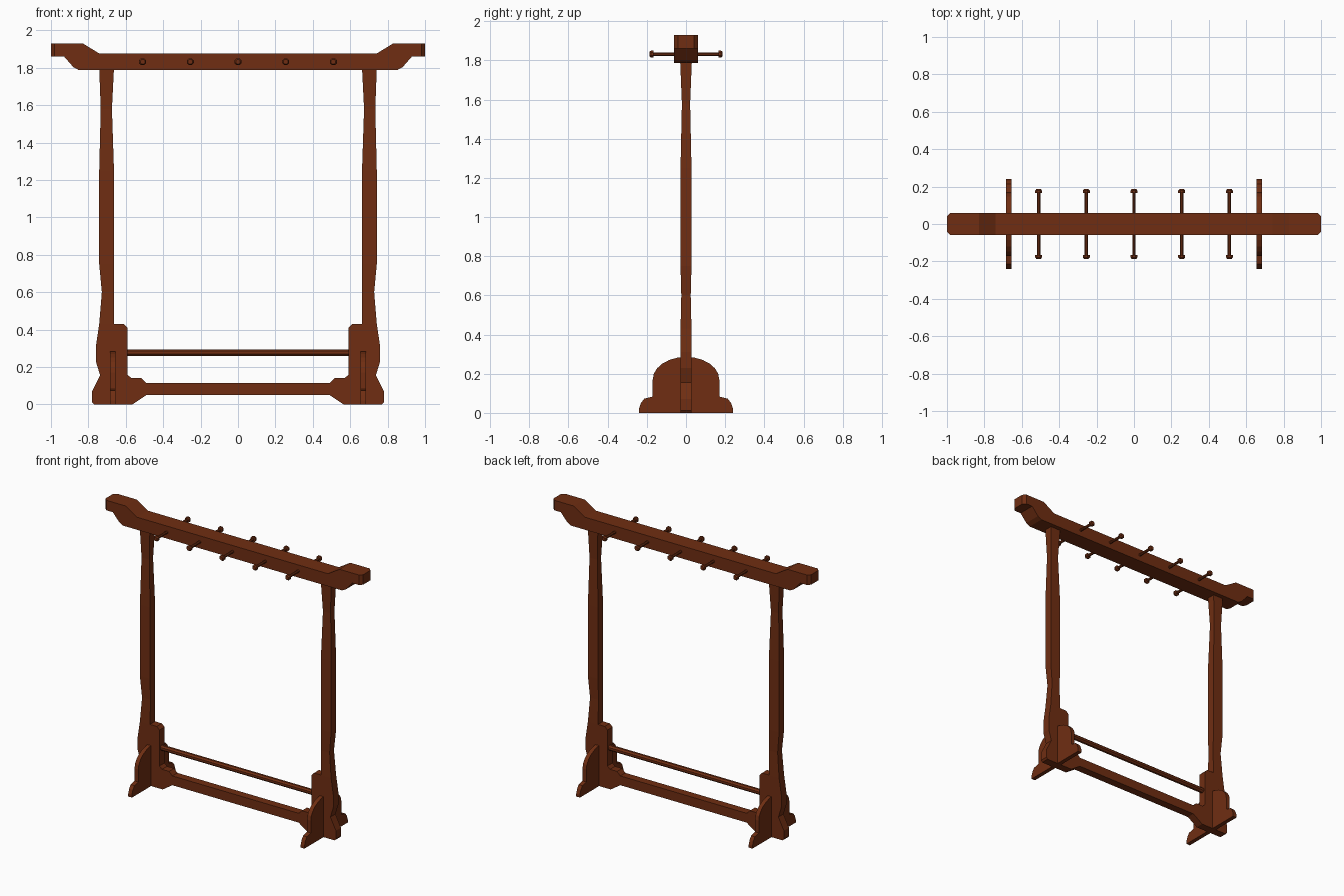
import bpy, bmesh, math
from mathutils import Matrix

if "Cube" in bpy.data.objects:
    bpy.data.objects.remove(bpy.data.objects["Cube"])

wood = bpy.data.materials.new("dark_wood")
wood.diffuse_color = (0.16, 0.027, 0.006, 1)
wood.use_nodes = True
wood.node_tree.nodes["Principled BSDF"].inputs["Base Color"].default_value = wood.diffuse_color


def finish(bm, name):
    bmesh.ops.recalc_face_normals(bm, faces=bm.faces)
    me = bpy.data.meshes.new(name)
    bm.to_mesh(me)
    bm.free()
    me.materials.append(wood)
    ob = bpy.data.objects.new(name, me)
    bpy.context.collection.objects.link(ob)
    return ob


def prism(profile, place, a, b):
    """Extrude a 2D profile between depths a and b; place(u, v, d) gives xyz."""
    bm = bmesh.new()
    rings = [[bm.verts.new(place(u, v, d)) for u, v in profile] for d in (a, b)]
    skin(bm, rings)
    return bm


def skin(bm, rings):
    n = len(rings[0])
    for r, s in zip(rings, rings[1:]):
        for i in range(n):
            j = (i + 1) % n
            bm.faces.new((r[i], r[j], s[j], s[i]))
    bm.faces.new(rings[0])
    bm.faces.new(rings[-1])


def mirrored(half):
    """Complete a right-half profile with its mirror image."""
    return half + [(-u, v) for u, v in reversed(half) if u > 1e-6]


def lathe_y(name, x, z, profile, sides=8):
    """Turned part along y from (y, radius) pairs."""
    bm = bmesh.new()
    rings = []
    for y, r in profile:
        angles = [2 * math.pi * (k + 0.5) / sides for k in range(sides)]
        rings.append([bm.verts.new((x + r * math.cos(t), y, z + r * math.sin(t)))
                      for t in angles])
    skin(bm, rings)
    return finish(bm, name)


def xz(u, v, d):
    return (u, d, v)


# Top beam with raised, chamfered ends
beam_half = [(0.74, 1.875), (0.83, 1.93), (1, 1.93), (1, 1.86),
             (0.93, 1.86), (0.88, 1.803), (0.85, 1.787)]
bm = prism(mirrored(beam_half), xz, -0.06, 0.06)
ends = [e for e in bm.edges if all(abs(v.co.x) > 0.999 for v in e.verts)
        and abs(e.verts[0].co.y - e.verts[1].co.y) < 1e-4]
bmesh.ops.bevel(bm, geom=ends, offset=0.02, segments=1, affect='EDGES')
finish(bm, "top_beam")

# Bottom rail with its stepped brackets
rail_half = [(0.49, 0.115), (0.515, 0.14), (0.57, 0.14), (0.59, 0.158),
             (0.59, 0.405), (0.59, 0.41), (0.61, 0.43), (0.663, 0.43),
             (0.663, 0), (0.565, 0), (0.49, 0.05)]
finish(prism(mirrored(rail_half), xz, -0.028, 0.028), "bottom_rail")

# Shaped posts: z, inner x, outer x, half depth
post = [(0, 0.663, 0.77, 0.028), (0.012, 0.663, 0.78, 0.028),
        (0.07, 0.663, 0.78, 0.028), (0.155, 0.663, 0.737, 0.028),
        (0.23, 0.663, 0.76, 0.028), (0.31, 0.663, 0.76, 0.028),
        (0.43, 0.663, 0.742, 0.028), (0.6, 0.663, 0.728, 0.024),
        (0.75, 0.663, 0.742, 0.028), (1.25, 0.663, 0.742, 0.028),
        (1.58, 0.674, 0.734, 0.021), (1.8, 0.663, 0.742, 0.03)]

# Foot plates: lower toe, then a rounded top
foot_half = [(0.24, 0), (0.24, 0.02), (0.23, 0.05), (0.213, 0.073), (0.17, 0.083)]
foot_half += [(0.17 * math.cos(t), 0.17 + 0.116 * math.sin(t))
              for t in [math.pi / 2 * k / 6 for k in range(6)]]
foot_half.append((0, 0.286))

for side, s in (("left", -1), ("right", 1)):
    bm = bmesh.new()
    skin(bm, [[bm.verts.new((s * x, y, z)) for x, y in
               ((a, -d), (b, -d), (b, d), (a, d))] for z, a, b, d in post])
    finish(bm, side + "_post")
    finish(prism(mirrored(foot_half), lambda u, v, d: (s * d, u, v),
                 0.655, 0.684), side + "_foot_plate")

# Lower round bar
bm = bmesh.new()
bmesh.ops.create_cone(bm, cap_ends=True, segments=8, radius1=0.019, radius2=0.019,
                      depth=1.2, matrix=Matrix.Translation((0, 0, 0.277))
                      @ Matrix.Rotation(math.pi / 2, 4, 'Y')
                      @ Matrix.Rotation(math.pi / 8, 4, 'Z'))
finish(bm, "lower_bar")

# Hanging pegs, knobbed on both ends
peg_end = [(0.165, 0.01), (0.167, 0.02), (0.178, 0.02), (0.187, 0.013)]
peg = [(-y, r) for y, r in reversed(peg_end)] + peg_end
for i in range(5):
    lathe_y(f"peg_{i + 1}", (i - 2) * 0.255, 1.832, peg)
